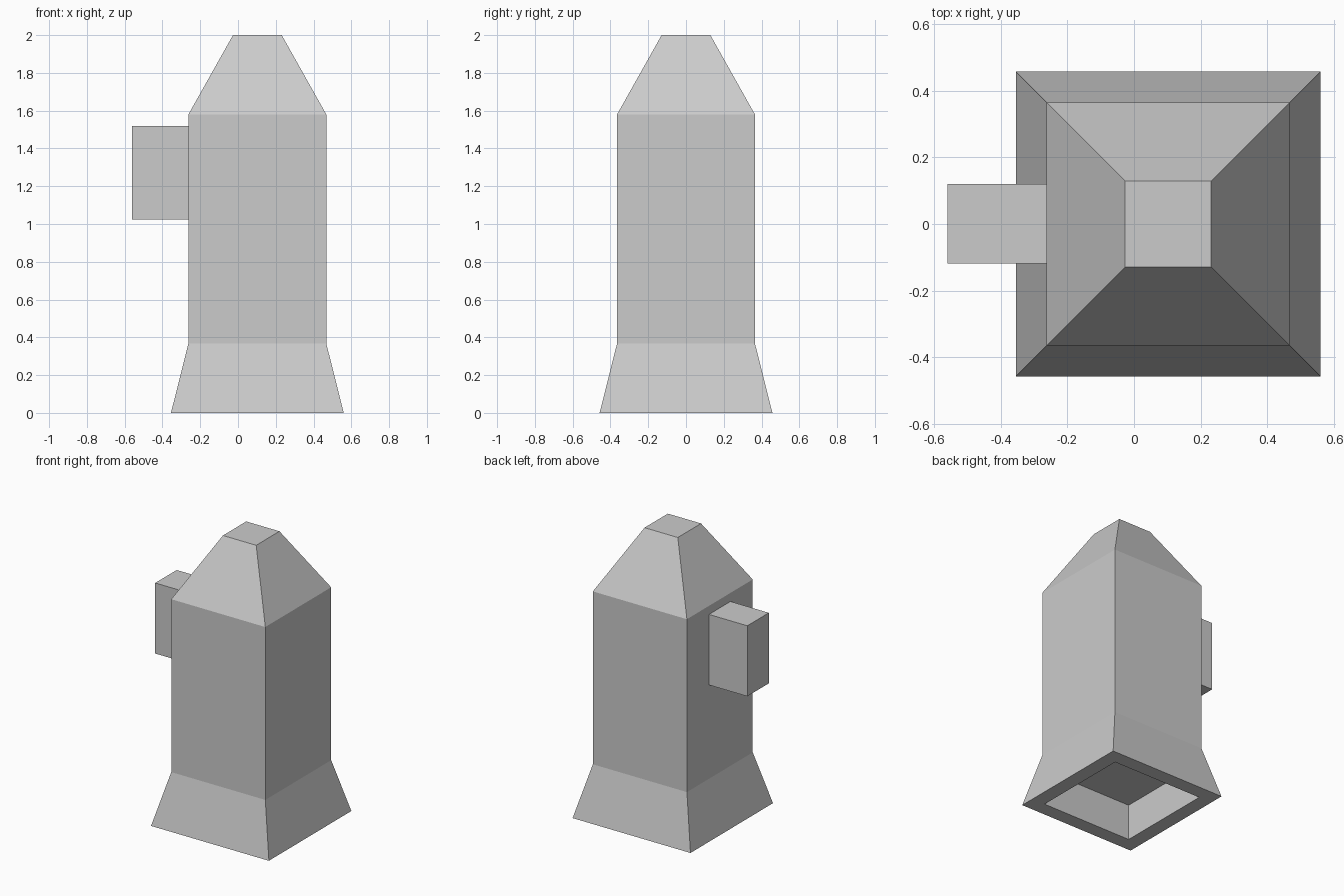
import bpy, bmesh

if "Cube" in bpy.data.objects:
    bpy.data.objects.remove(bpy.data.objects["Cube"])

CX = 0.1025  # centre line of the tower


def make_object(name, bm):
    bmesh.ops.recalc_face_normals(bm, faces=bm.faces)
    mesh = bpy.data.meshes.new(name)
    bm.to_mesh(mesh)
    bm.free()
    ob = bpy.data.objects.new(name, mesh)
    bpy.context.collection.objects.link(ob)
    return ob


def square_loft(name, profile):
    """Skin square sections given as (half width, z), capped at both ends."""
    bm = bmesh.new()
    rings = [[bm.verts.new((CX + sx * h, sy * h, z))
              for sx, sy in ((-1, -1), (1, -1), (1, 1), (-1, 1))]
             for h, z in profile]
    for a, b in zip(rings, rings[1:]):
        for i in range(4):
            j = (i + 1) % 4
            bm.faces.new((a[i], a[j], b[j], b[i]))
    bm.faces.new(rings[0])
    bm.faces.new(rings[-1])
    return make_object(name, bm)


def box(name, lo, hi):
    bm = bmesh.new()
    bmesh.ops.create_cube(bm, size=1)
    for v in bm.verts:
        v.co = [(a + b) / 2 + c * (b - a) for a, b, c in zip(lo, hi, v.co)]
    return make_object(name, bm)


# Tower: recess ceiling, recess walls, bottom rim, flared foot, shaft, tapered roof
square_loft("tower_body", [(0.355, 0.255), (0.355, 0), (0.4575, 0),
                           (0.365, 0.367), (0.365, 1.58), (0.129, 2.0)])

# Block on the left side
box("side_block", (-0.56, -0.118, 1.025), (CX - 0.365, 0.12, 1.52))
